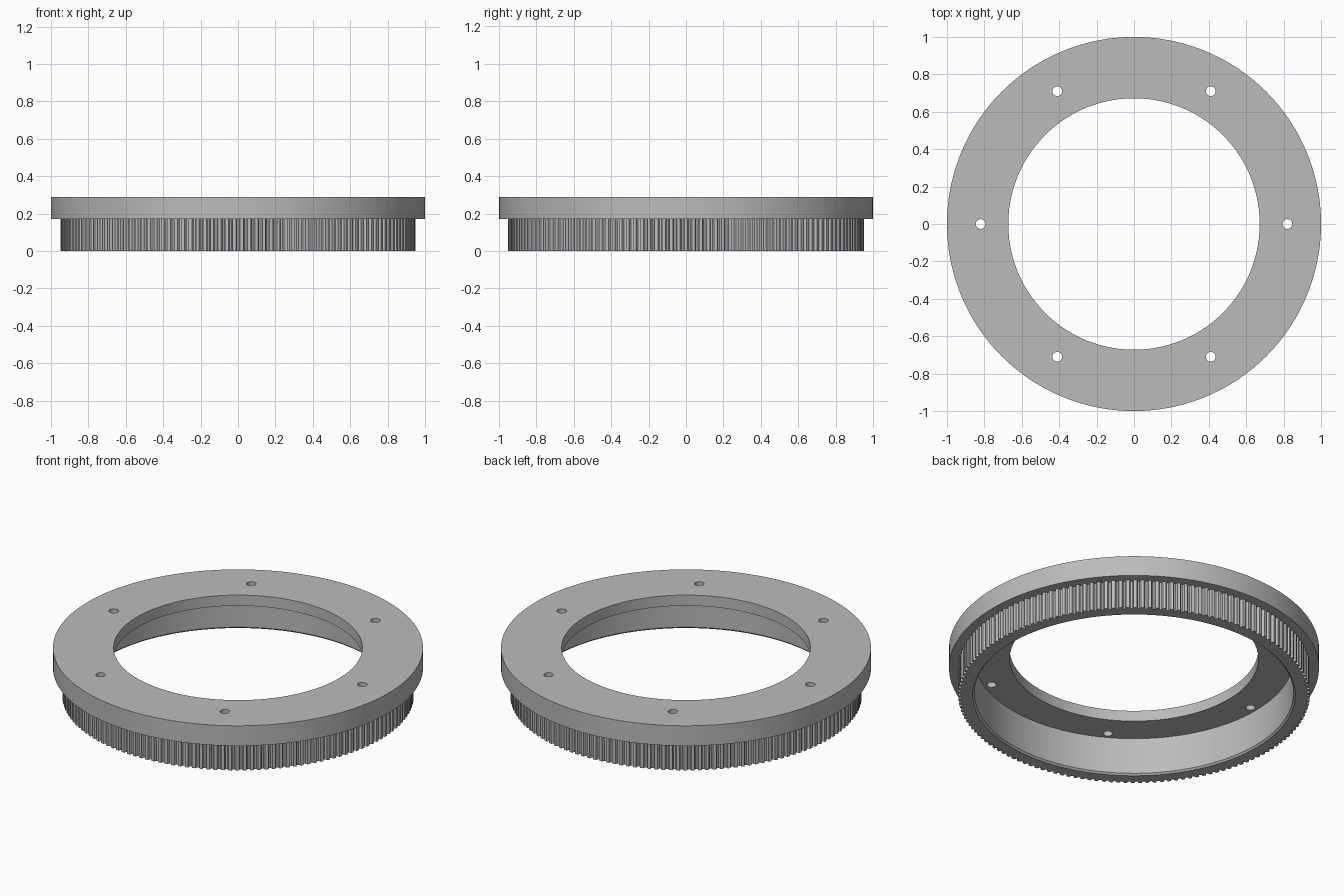
import bpy, bmesh
from math import cos, sin, pi

cube = bpy.data.objects.get("Cube")
if cube:
    bpy.data.objects.remove(cube, do_unlink=True)

TEETH = 150
TIP, ROOT = 0.95, 0.935
# one tooth pitch: (fraction of pitch, radius), rounded groove then flat land
PITCH = [(-0.28, TIP), (-0.22, 0.94), (-0.12, ROOT), (0.12, ROOT), (0.22, 0.94), (0.28, TIP)]

grey = bpy.data.materials.new("plain grey")
grey.use_nodes = True
colour = (0.5, 0.5, 0.5, 1)
grey.diffuse_color = colour
grey.node_tree.nodes["Principled BSDF"].inputs["Base Color"].default_value = colour


def section(tooth):
    """Closed radial cross-section of the ring at a given tooth radius."""
    return [(0.672, 0.29), (1, 0.29), (1, 0.17), (tooth, 0.17), (tooth, 0),
            (0.872, 0), (0.862, 0.01), (0.862, 0.226), (0.672, 0.226)]


def finish(name, bm):
    bmesh.ops.recalc_face_normals(bm, faces=bm.faces)
    mesh = bpy.data.meshes.new(name)
    bm.to_mesh(mesh)
    bm.free()
    mesh.materials.append(grey)
    obj = bpy.data.objects.new(name, mesh)
    bpy.context.collection.objects.link(obj)
    return obj


# flanged ring with toothed skirt, swept around the axis
bm = bmesh.new()
columns = []
for i in range(TEETH):
    for frac, radius in PITCH:
        a = 2 * pi * (i + 0.5 + frac) / TEETH
        columns.append([bm.verts.new((r * cos(a), r * sin(a), z)) for r, z in section(radius)])
for i, col in enumerate(columns):
    nxt = columns[(i + 1) % len(columns)]
    for j in range(len(col)):
        k = (j + 1) % len(col)
        bm.faces.new((col[j], nxt[j], nxt[k], col[k]))
ring = finish("toothed_ring", bm)

# six screw holes drilled through the flange
bm = bmesh.new()
for i in range(6):
    a = i * pi / 3
    made = bmesh.ops.create_cone(bm, cap_ends=True, segments=32, radius1=0.026, radius2=0.026, depth=0.3)
    bmesh.ops.translate(bm, verts=made["verts"], vec=(0.82 * cos(a), 0.82 * sin(a), 0.25))
drills = finish("screw_hole_cutter", bm)
drills.hide_render = True

bpy.ops.object.select_all(action="DESELECT")
ring.select_set(True)
bpy.context.view_layer.objects.active = ring
cut = ring.modifiers.new("screw holes", "BOOLEAN")
cut.operation = "DIFFERENCE"
cut.solver = "EXACT"
cut.object = drills
bpy.ops.object.modifier_apply(modifier=cut.name)
bpy.data.objects.remove(drills, do_unlink=True)
bpy.ops.object.shade_smooth_by_angle(angle=pi / 6)
